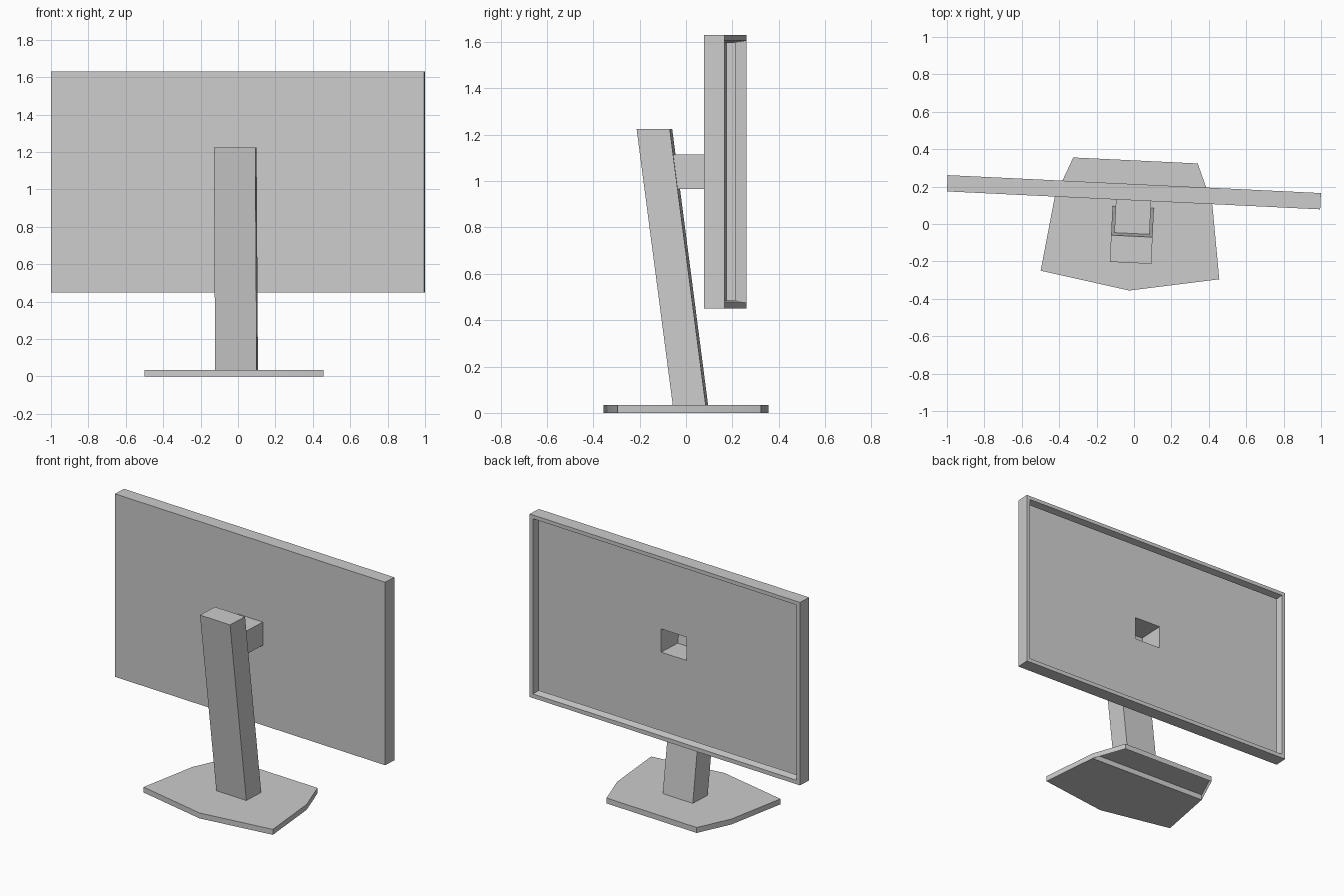
import bpy
import bmesh
from math import radians
from mathutils import Matrix

cube = bpy.data.objects.get("Cube")
if cube:
    bpy.data.objects.remove(cube, do_unlink=True)

# Single flat grey plastic
GREY = (0.604, 0.604, 0.604, 1.0)
grey = bpy.data.materials.new("plain_grey")
grey.use_nodes = True
grey.diffuse_color = GREY
grey.node_tree.nodes["Principled BSDF"].inputs["Base Color"].default_value = GREY

# The whole model is turned slightly about the vertical axis
TURN = Matrix.Translation((-0.0085, 0, 0)) @ Matrix.Rotation(radians(-2.75), 4, "Z")


def finish(name, bm):
    bmesh.ops.recalc_face_normals(bm, faces=bm.faces)
    mesh = bpy.data.meshes.new(name)
    bm.to_mesh(mesh)
    bm.free()
    mesh.materials.append(grey)
    obj = bpy.data.objects.new(name, mesh)
    obj.matrix_world = TURN
    bpy.context.collection.objects.link(obj)
    return obj


def skin(bm, a, b):
    """Bridge two closed rings of vertices with quads."""
    for i in range(len(a)):
        j = (i + 1) % len(a)
        bm.faces.new((a[i], a[j], b[j], b[i]))


def loft(name, rings, caps=False):
    """Skin a list of point rings, optionally closing both ends."""
    bm = bmesh.new()
    loops = [[bm.verts.new(p) for p in ring] for ring in rings]
    for a, b in zip(loops, loops[1:]):
        skin(bm, a, b)
    if caps:
        bm.faces.new(loops[0])
        bm.faces.new(loops[-1])
    return finish(name, bm)


def upright(half, low, high, y):
    """Rectangle in the plane of the screen."""
    return [(-half, y, low), (half, y, low), (half, y, high), (-half, y, high)]


def flat(half, front, back, z):
    """Horizontal rectangle."""
    return [(-half, front, z), (half, front, z), (half, back, z), (-half, back, z)]


# Screen: thin open tray with a square hole, outer sides, rim and tapered inner lip
FRONT, BACK, LIP = 0.1265, 0.2135, 0.168
ARM = (0.094, 0.965, 1.115)
loft("screen", [
    upright(*ARM, FRONT),
    upright(0.999, 0.45, 1.63, FRONT),
    upright(0.999, 0.45, 1.63, BACK),
    upright(0.974, 0.476, 1.606, BACK),
    upright(0.967, 0.485, 1.597, LIP),
])

# Hollow arm from the screen into the column
loft("arm", [upright(*ARM, FRONT), upright(*ARM, -0.065)])

# Leaning column
TOP = 0.035
loft("column", [flat(0.111, -0.052, 0.09, TOP),
                flat(0.111, -0.208, -0.065, 1.225)], caps=True)

# Foot: pointed slab in front, tapered tail that is open underneath behind
SEAM = 0.123
right = [(0.478, -0.273), (0.422, SEAM), (0.333, 0.34)]
outline = [(0, -0.356)] + right + [(-x, y) for x, y in reversed(right)]
bm = bmesh.new()
low, high = [[bm.verts.new((x, y, z)) for x, y in outline] for z in (0, TOP)]
skin(bm, low, high)
bm.faces.new(high)
bm.faces.new([low[i] for i in (0, 1, 2, 5, 6)])
# Inner wall where the slab meets the tail
bm.faces.new([bm.verts.new(p) for p in upright(0.422, 0, TOP, SEAM)])
foot = finish("foot", bm)

# Soften the shallow corners around the foot
foot.select_set(True)
bpy.context.view_layer.objects.active = foot
bpy.ops.object.shade_smooth_by_angle(angle=radians(30))
